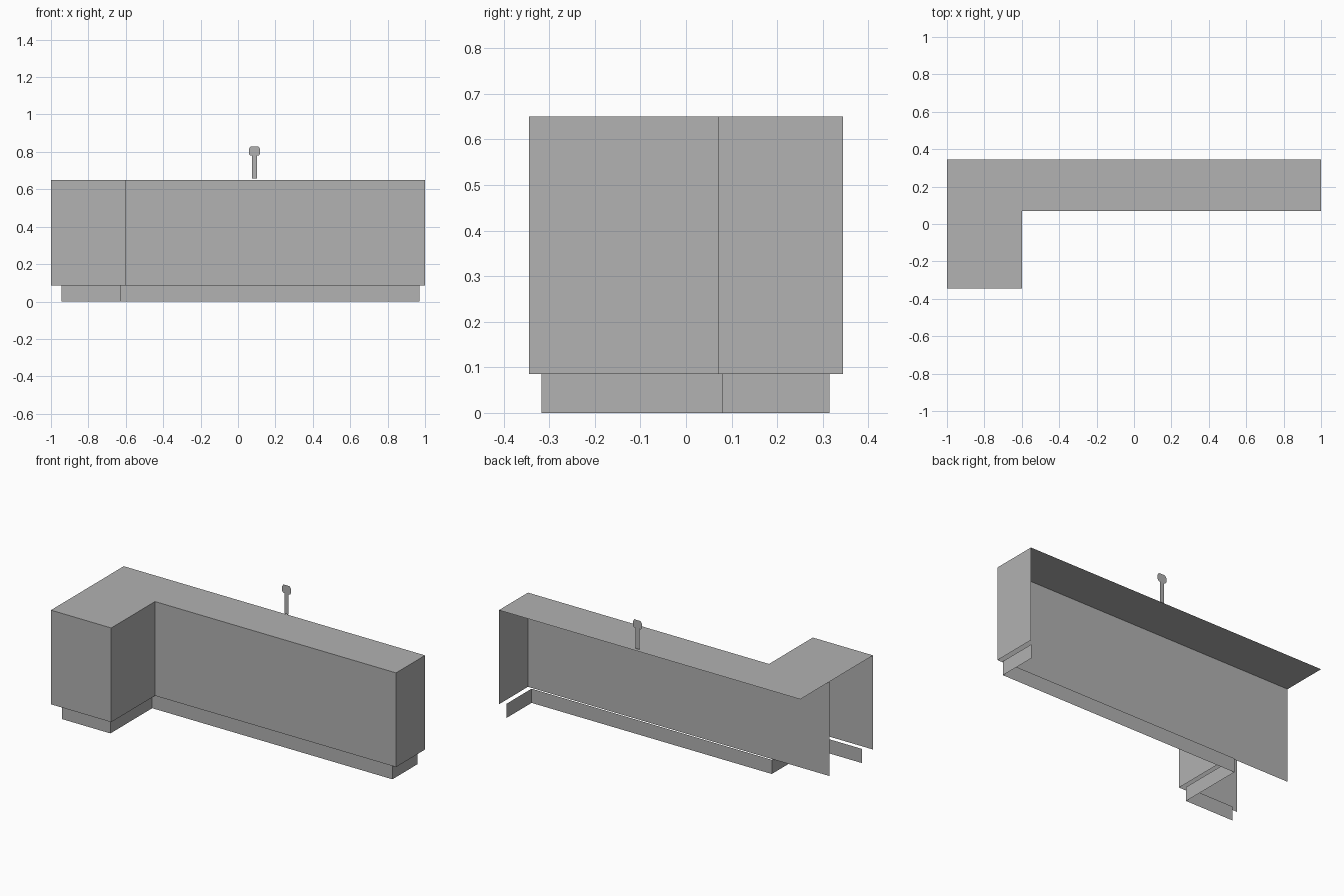
import bpy
import bmesh

cube = bpy.data.objects.get("Cube")
if cube:
    bpy.data.objects.remove(cube, do_unlink=True)

GREY = (0.445, 0.445, 0.445, 1.0)
mat = bpy.data.materials.new("plain grey")
mat.use_nodes = True
mat.diffuse_color = GREY
mat.node_tree.nodes["Principled BSDF"].inputs["Base Color"].default_value = GREY

# Main levels and plan lines
KICK_TOP, TOP = 0.085, 0.65
BACK, BAR, FRONT = 0.345, 0.07, -0.345
INNER = -0.6


def finish(name, bm):
    mesh = bpy.data.meshes.new(name)
    bm.to_mesh(mesh)
    bm.free()
    mesh.materials.append(mat)
    obj = bpy.data.objects.new(name, mesh)
    bpy.context.collection.objects.link(obj)
    return obj


def sheet(name, points):
    """One flat face from a 3D outline."""
    bm = bmesh.new()
    bm.faces.new([bm.verts.new(p) for p in points])
    return finish(name, bm)


def wall(name, path, low, high):
    """Upright panels standing along a plan path."""
    bm = bmesh.new()
    lower = [bm.verts.new((x, y, low)) for x, y in path]
    upper = [bm.verts.new((x, y, high)) for x, y in path]
    for i in range(len(path) - 1):
        bm.faces.new((lower[i], lower[i + 1], upper[i + 1], upper[i]))
    return finish(name, bm)


# L-shaped worktop
plan = [(-1, FRONT), (INNER, FRONT), (INNER, BAR), (1, BAR), (1, BACK), (-1, BACK)]
sheet("worktop", [(x, y, TOP) for x, y in plan])

# Front panels, open towards the back and the outer side of the short arm
wall("front_panels", plan[:-1], KICK_TOP, TOP)
wall("hidden_panel", [(-1, BAR), (INNER, BAR)], KICK_TOP, TOP)

# Recessed plinth
wall("plinth", [(-0.945, -0.317), (-0.625, -0.317), (-0.625, 0.079),
                (0.97, 0.079), (0.97, 0.315)], 0, KICK_TOP)

# Flat tap with a rounded head
half = [(0.013, 0.657), (0.013, 0.78), (0.022, 0.78),
        (0.03, 0.79), (0.03, 0.815), (0.021, 0.83)]
outline = half + [(-x, z) for x, z in reversed(half)]
sheet("tap", [(0.088 + x, 0.335, z) for x, z in outline])
